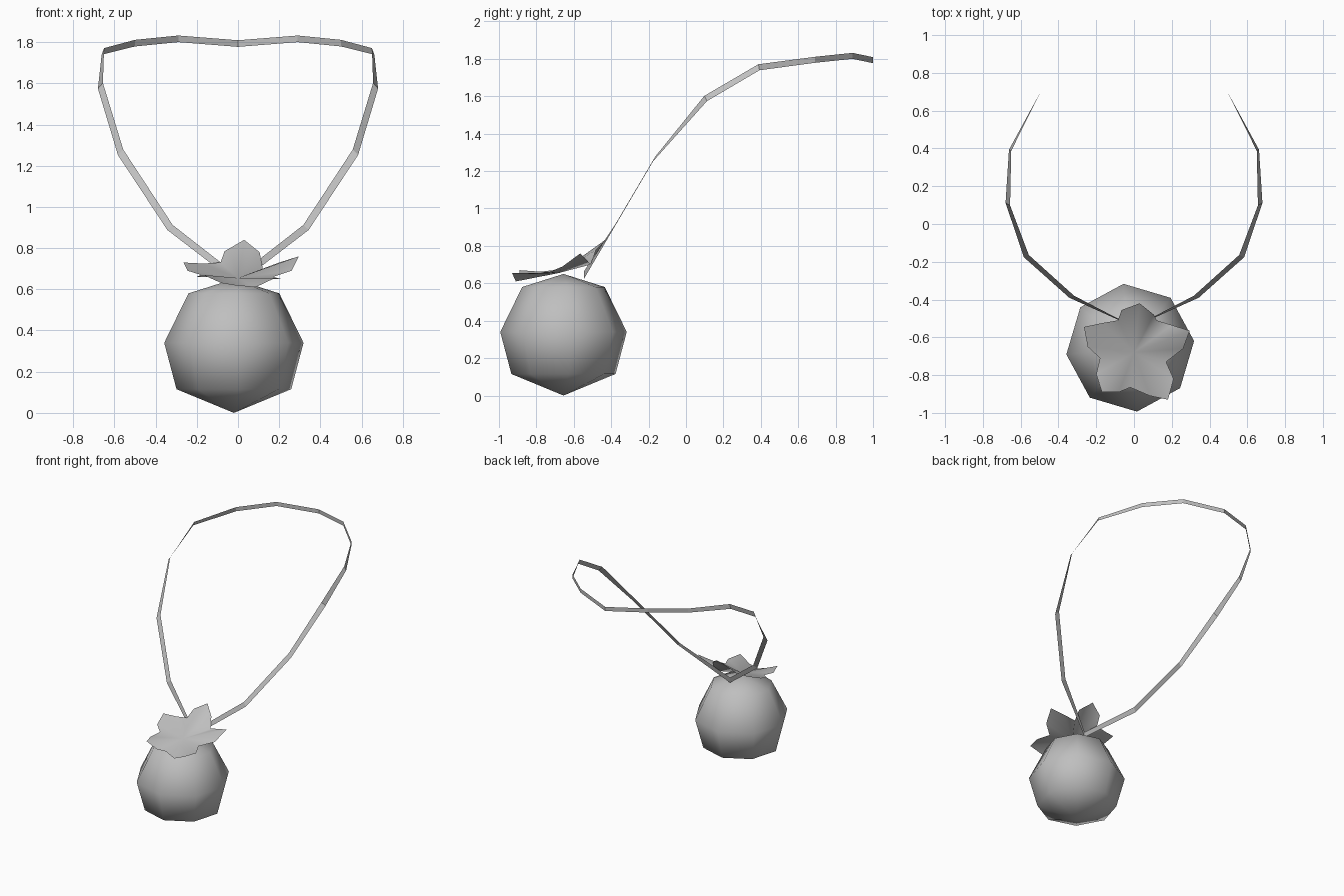
import bpy
import bmesh
import math
from mathutils import Matrix, Vector

default_cube = bpy.data.objects.get("Cube")
if default_cube:
    bpy.data.objects.remove(default_cube, do_unlink=True)

# One plain grey for every part
GREY = (0.52, 0.52, 0.52, 1.0)
grey = bpy.data.materials.new("plain_grey")
grey.use_nodes = True
grey.diffuse_color = GREY
grey.node_tree.nodes["Principled BSDF"].inputs["Base Color"].default_value = GREY


def add_part(name, bm, smooth):
    """Turn a finished bmesh into a named, coloured object."""
    mesh = bpy.data.meshes.new(name)
    for face in bm.faces:
        face.smooth = smooth
    bm.to_mesh(mesh)
    bm.free()
    mesh.materials.append(grey)
    part = bpy.data.objects.new(name, mesh)
    bpy.context.collection.objects.link(part)
    return part


def build_pendant_ball():
    """Spin a short half profile into an eight-sided ball."""
    profile = [(0, 0), (0.28, 0.115), (0.34, 0.34), (0.222, 0.58), (0, 0.65)]
    bm = bmesh.new()
    verts = [bm.verts.new((radius, 0, z)) for radius, z in profile]
    edges = [bm.edges.new(pair) for pair in zip(verts, verts[1:])]
    bmesh.ops.spin(bm, geom=verts + edges, cent=(0, 0, 0), axis=(0, 0, 1),
                   angle=math.tau, steps=8)
    bmesh.ops.remove_doubles(bm, verts=bm.verts, dist=0.001)
    bmesh.ops.recalc_face_normals(bm, faces=bm.faces)
    placement = Matrix.Translation((-0.02, -0.655, 0)) @ Matrix.Rotation(math.radians(6), 4, "Z")
    bmesh.ops.transform(bm, matrix=placement, verts=bm.verts)
    return add_part("pendant_ball", bm, True)


def build_leaf_cap():
    """Fan a five-lobed outline around a low centre point."""
    # Each lobe: shoulder, tip, shoulder, notch, counter-clockwise from the back
    outline = [
        (0.105, -0.48, 0.78), (0.03, -0.42, 0.84), (-0.065, -0.455, 0.785), (-0.085, -0.51, 0.73),
        (-0.17, -0.525, 0.725), (-0.265, -0.545, 0.73), (-0.245, -0.65, 0.69), (-0.18, -0.71, 0.67),
        (-0.2, -0.795, 0.66), (-0.17, -0.89, 0.67), (-0.08, -0.89, 0.63), (-0.02, -0.865, 0.62),
        (0.085, -0.91, 0.61), (0.18, -0.93, 0.655), (0.21, -0.82, 0.65), (0.17, -0.73, 0.66),
        (0.26, -0.66, 0.69), (0.295, -0.565, 0.76), (0.2, -0.535, 0.73), (0.12, -0.51, 0.7),
    ]
    bm = bmesh.new()
    centre = bm.verts.new((0, -0.68, 0.655))
    rim = [bm.verts.new(point) for point in outline]
    for start, end in zip(rim, rim[1:] + rim[:1]):
        bm.faces.new((centre, start, end))
    return add_part("leaf_cap", bm, True)


def build_neck_cord():
    """Sweep a thin flat ribbon along half the loop, then mirror it."""
    # Each station: path point, then the offset to the outer edge
    stations = [
        ((0, -0.545, 0.645), (0, 0, -0.02)),
        ((0.33, -0.385, 0.9), (0.013, -0.005, -0.012)),
        ((0.57, -0.17, 1.265), (0.013, -0.006, -0.013)),
        ((0.668, 0.105, 1.588), (0.012, 0.007, -0.014)),
        ((0.656, 0.39, 1.755), (0.006, 0.003, -0.016)),
        ((0.5, 0.69, 1.795), (0, 0, -0.016)),
        ((0.29, 0.89, 1.816), (0, 0, -0.016)),
        ((0, 1, 1.793), (0, 0, -0.016)),
    ]
    bm = bmesh.new()
    rungs = []
    for point, offset in stations:
        point, offset = Vector(point), Vector(offset)
        rungs.append((bm.verts.new(point - offset), bm.verts.new(point + offset)))
    for (inner, outer), (next_inner, next_outer) in zip(rungs, rungs[1:]):
        bm.faces.new((inner, outer, next_outer, next_inner))
    cord = add_part("neck_cord", bm, False)
    mirror = cord.modifiers.new("left_right_mirror", "MIRROR")
    mirror.use_axis = (True, False, False)
    mirror.use_clip = True
    return cord


build_pendant_ball()
build_leaf_cap()
build_neck_cord()
